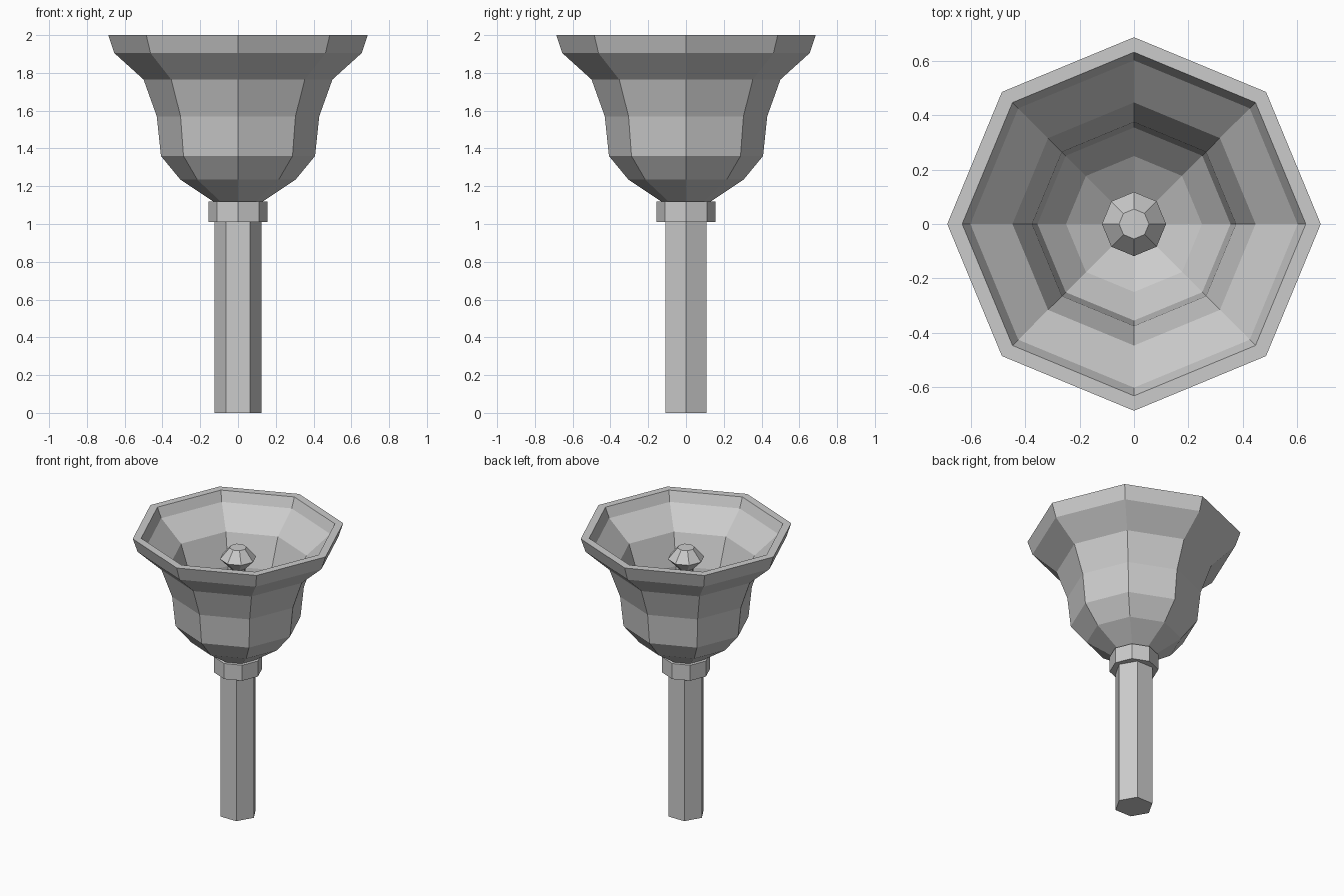
import bpy, bmesh, math

if "Cube" in bpy.data.objects:
    bpy.data.objects.remove(bpy.data.objects["Cube"])

metal = bpy.data.materials.new("grey")
metal.diffuse_color = (0.6, 0.6, 0.6, 1)
metal.use_nodes = True
metal.node_tree.nodes["Principled BSDF"].inputs["Base Color"].default_value = metal.diffuse_color


def lathe(name, profile, sides):
    """Revolve (radius, z) points into a flat-shaded faceted solid, capped at both ends."""
    bm = bmesh.new()
    rings = []
    for r, z in profile:
        rings.append([bm.verts.new((r * math.cos(2 * math.pi * i / sides),
                                    r * math.sin(2 * math.pi * i / sides), z))
                      for i in range(sides)])
    for a, b in zip(rings, rings[1:]):
        for i in range(sides):
            j = (i + 1) % sides
            bm.faces.new((a[i], a[j], b[j], b[i]))
    bm.faces.new(rings[0][::-1])
    bm.faces.new(rings[-1])
    bmesh.ops.recalc_face_normals(bm, faces=bm.faces)
    mesh = bpy.data.meshes.new(name)
    bm.to_mesh(mesh)
    bm.free()
    mesh.materials.append(metal)
    obj = bpy.data.objects.new(name, mesh)
    bpy.context.collection.objects.link(obj)
    return obj


# Hexagonal handle
lathe("handle", [(0.125, 0), (0.125, 1.02)], 6)

# Octagonal collar under the bell
lathe("collar", [(0.157, 1.01), (0.157, 1.12)], 8)

# Bell cup: outer wall up, over the rim, inner wall down
outer = [(0.125, 1.115), (0.305, 1.235), (0.408, 1.36), (0.43, 1.57),
         (0.50, 1.765), (0.655, 1.905), (0.687, 2.0)]
inner = [(0.632, 2.0), (0.602, 1.93), (0.447, 1.79), (0.375, 1.58),
         (0.355, 1.385), (0.25, 1.265), (0.08, 1.16)]
lathe("bell_cup", outer + inner, 8)

# Clapper: slim rod with a faceted ball on top
lathe("clapper", [(0.05, 1.15), (0.05, 1.74), (0.118, 1.81), (0.055, 1.885)], 8)
